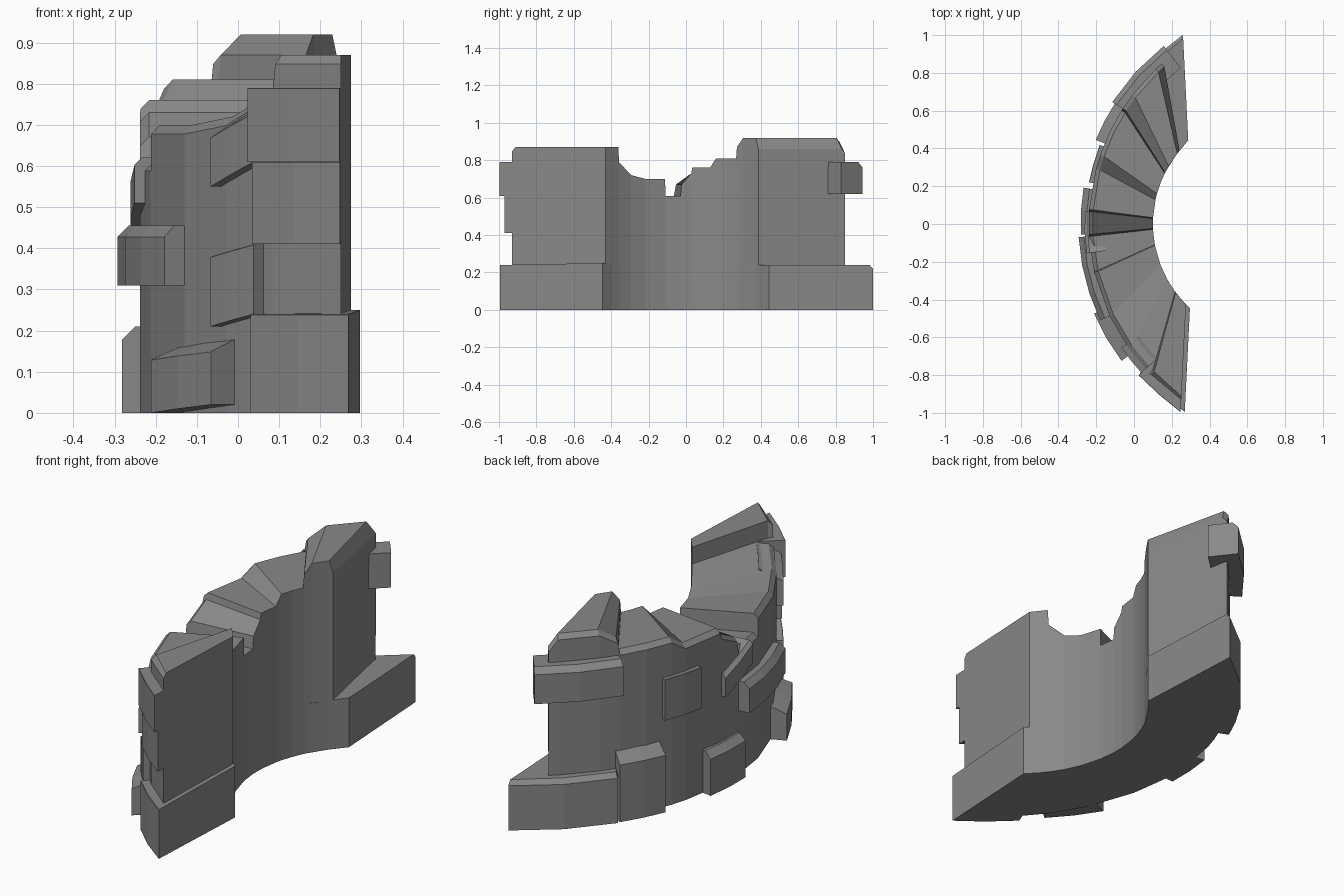
import bpy, bmesh, math

cube = bpy.data.objects.get("Cube")
if cube:
    bpy.data.objects.remove(cube)

grey_stone = bpy.data.materials.new("grey_stone")
grey_stone.use_nodes = True
shade = (0.25, 0.25, 0.25, 1)
grey_stone.diffuse_color = shade
grey_stone.node_tree.nodes["Principled BSDF"].inputs["Base Color"].default_value = shade


def arc_point(position, centre, radius, half_angle):
    """Point on an arc bulging to -x; position runs from -1 to 1."""
    angle = math.radians(half_angle * position)
    return centre - radius * math.cos(angle), radius * math.sin(angle)


def inner_point(position):
    return arc_point(position, 0.703, 0.603, 45.5)


def outer_point(position, offset):
    return arc_point(position, 0.887, 1.127 + offset, 55.6)


def clip_to_end(point, end_plane):
    """Keep a point behind the slightly slanted plane of the wall ends."""
    x, y = point
    return min(x, end_plane - 0.05 * (abs(y) - 0.43)), y


def loft(name, rings):
    """Skin a row of matching closed sections into a solid."""
    bm = bmesh.new()
    loops = [[bm.verts.new(point) for point in ring] for ring in rings]
    for first, second in zip(loops, loops[1:]):
        for i in range(len(first)):
            bm.faces.new((first[i - 1], first[i], second[i], second[i - 1]))
    bm.faces.new(loops[0])
    bm.faces.new(loops[-1])
    bmesh.ops.recalc_face_normals(bm, faces=bm.faces)
    mesh = bpy.data.meshes.new(name)
    bm.to_mesh(mesh)
    bm.free()
    mesh.materials.append(grey_stone)
    part = bpy.data.objects.new(name, mesh)
    bpy.context.collection.objects.link(part)


def section(position, bottom, top, out=0.0, drop=0.0, chamfer=0.0,
            depth=None, end_plane=0.275):
    """Five-sided slice of the wall; without a depth it reaches the inner arc."""
    root = inner_point(position) if depth is None else outer_point(position, -depth)
    back = clip_to_end(root, end_plane)
    face = clip_to_end(outer_point(position, out), end_plane)
    lip = clip_to_end(outer_point(position, out - chamfer - 0.002), end_plane)
    edge = top - drop
    return [(*back, bottom), (*face, bottom), (*face, edge - chamfer - 0.002),
            (*lip, edge), (*back, top)]


def stone(name, start, end, bottom, top, out, rise=0.0, steps=2, depth=0.08, **shape):
    """Block following the outer arc; rise lifts its far end."""
    rings = []
    for i in range(steps + 1):
        along = i / steps
        lift = rise * along
        rings.append(section(start + (end - start) * along, bottom + lift,
                             top + lift, out, depth=depth, **shape))
    loft(name, rings)


# Curved wall core with its broken crest
crest = [(-1, .87), (-.81, .87), (-.8, .79), (-.64, .72), (-.46, .7), (-.235, .7),
         (-.23, .61), (-.06, .61), (-.05, .67), (.06, .73), (.07, .76), (.27, .76),
         (.34, .81), (.46, .81), (.58, .81), (.59, .87), (.67, .92), (.84, .92),
         (.88, .86)]
loft("wall_core", [section(position, 0, height, chamfer=0.02)
                   for position, height in crest])

# Foundation blocks running through the full wall at both ends
stone("front_foundation", -.77, -1.05, 0, .25, out=.04, depth=None,
      drop=.01, end_plane=.297)
stone("back_foundation", .61, 1.04, 0, .24, out=.055, depth=None,
      chamfer=.02, end_plane=.288)

# Facing stones at the front end
stone("front_upper_stone", -.77, -1.04, .61, .79, out=.05)
stone("front_shoulder_stone", -.62, -.77, .55, .73, out=.03, rise=.06, drop=.06)
stone("front_middle_stone", -.77, -1.02, .41, .61, out=.035)
stone("front_side_stone", -.62, -.77, .21, .38, out=.03, rise=.03)
stone("front_buttress", -.42, -.67, 0, .19, out=.07, rise=.02, drop=.06)

# Facing stones at the back end
stone("back_upper_stone", .59, .94, .62, .79, out=.065, chamfer=.025)
stone("back_side_stone", .2, .385, .43, .63, out=.02)
stone("back_buttress", .4, .6, 0, .4, out=.05, drop=.12)

# Stones scattered over the middle of the outer face
stone("low_outer_stone", -.05, .17, 0, .21, out=.043, chamfer=.03)
stone("middle_outer_stone", -.06, -.46, .31, .455, out=.055, chamfer=.025, steps=3)
stone("high_outer_stone", .06, -.14, .43, .54, out=.022, rise=.08, chamfer=.015)
